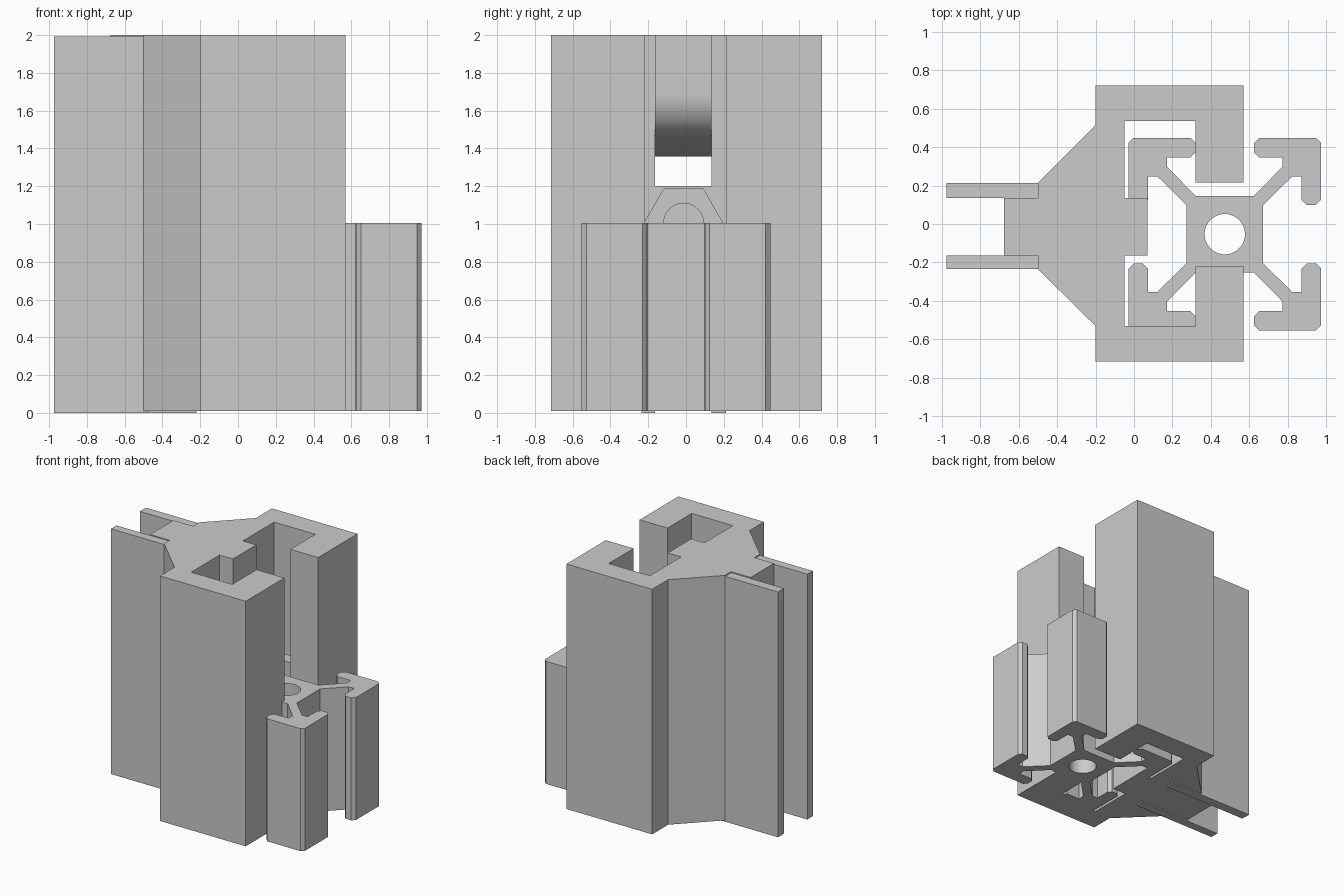
import bpy
import bmesh
from math import cos, sin, radians, pi
from mathutils import Vector

old = bpy.data.objects.get("Cube")
if old:
    bpy.data.objects.remove(old, do_unlink=True)

grey = bpy.data.materials.new("plain grey")
grey.use_nodes = True
COLOUR = (0.6, 0.6, 0.6, 1)
grey.diffuse_color = COLOUR
grey.node_tree.nodes["Principled BSDF"].inputs["Base Color"].default_value = COLOUR

AXES = {
    "x": lambda u, v, w: Vector((w, u, v)),
    "y": lambda u, v, w: Vector((u, w, v)),
    "z": lambda u, v, w: Vector((u, v, w)),
}


def prism(name, outline, start, end, axis="z"):
    """Extrude a flat outline along one axis."""
    place = AXES[axis]
    bm = bmesh.new()
    face = bm.faces.new([bm.verts.new(place(u, v, start)) for u, v in outline])
    moved = bmesh.ops.extrude_face_region(bm, geom=[face])["geom"]
    bmesh.ops.translate(bm, vec=place(0, 0, end - start),
                        verts=[g for g in moved if isinstance(g, bmesh.types.BMVert)])
    bmesh.ops.recalc_face_normals(bm, faces=bm.faces)
    mesh = bpy.data.meshes.new(name)
    bm.to_mesh(mesh)
    bm.free()
    mesh.materials.append(grey)
    obj = bpy.data.objects.new(name, mesh)
    bpy.context.collection.objects.link(obj)
    return obj


def ring(cu, cv, radius, sides):
    return [(cu + radius * cos(2 * pi * i / sides), cv + radius * sin(2 * pi * i / sides))
            for i in range(sides)]


def activate(obj):
    bpy.ops.object.select_all(action="DESELECT")
    obj.select_set(True)
    bpy.context.view_layer.objects.active = obj


def cut(obj, cutter):
    """Subtract the cutter, then discard it."""
    cutter.hide_render = True
    mod = obj.modifiers.new("cut", "BOOLEAN")
    mod.operation, mod.solver, mod.object = "DIFFERENCE", "EXACT", cutter
    activate(obj)
    bpy.ops.object.modifier_apply(modifier=mod.name)
    bpy.data.objects.remove(cutter, do_unlink=True)


BOTTOM, TOP = 0.01, 2.0
MID = (BOTTOM + TOP) / 2
Y0, Y1 = -0.165, 0.135          # strap channel width


def flip(points):
    return [(x, 2 * MID - z) for x, z in points]


# Clamp body: hooked jaws, tapered back and central web
body = prism("clamp_body", [
    (0.57, 0.215), (0.57, 0.72), (-0.2, 0.72), (-0.2, 0.515), (-0.5, 0.213),
    (-0.5, Y1), (-0.675, Y1), (-0.675, Y0), (-0.5, Y0), (-0.5, -0.235),
    (-0.2, -0.53), (-0.2, -0.715), (0.57, -0.715), (0.57, -0.218), (0.32, -0.218),
    (0.32, -0.53), (-0.05, -0.53), (-0.05, 0.535), (0.32, 0.535), (0.32, 0.215),
], BOTTOM, TOP)

# Rounded strap channels and the tongues above and below them
R = 0.24
arc = [(-0.17 + R * cos(radians(-a)), 1.69 + R * sin(radians(-a))) for a in range(0, 81, 5)]
channel = [(0.2, 1.69)] + arc + [(-0.8, 1.335), (-0.8, 1.2), (0.2, 1.2)]
tongue = [(-0.05, TOP), (0.07, TOP)] + [p for p in arc if p[0] > -0.05]
tongue += [(-0.05, 1.482)]
parts = [body]
for side, place in (("upper", list), ("lower", flip)):
    cut(body, prism("channel_cutter", place(channel), Y0, Y1, "y"))
    parts.append(prism(side + "_tongue", place(tongue), Y0, Y1, "y"))

# Hexagonal nut pocket with a bolt hole behind it
cut(body, prism("nut_cutter", ring(-0.013, MID, 0.208, 6), -0.17, 0.02, "x"))
cut(body, prism("bolt_cutter", ring(-0.013, MID, 0.105, 48), -0.45, -0.1, "x"))

# Twin rear flanges
for name, a, b in (("right_flange", -0.235, Y0), ("left_flange", Y1, 0.213)):
    parts.append(prism(name, [(-0.975, a), (-0.22, a), (-0.22, b), (-0.975, b)], 0, 1.992))

# Slotted rail: one eighth of the section, mirrored and turned
eighth = [(0.198, 0.15), (0.35, 0.3), (0.4, 0.3), (0.4, 0.178), (0.425, 0.153),
          (0.475, 0.153), (0.5, 0.178), (0.5, 0.475)]
quarter = eighth + [(v, u) for u, v in reversed(eighth)]
section = []
for turn in range(4):
    section += quarter
    quarter = [(-v, u) for u, v in quarter]
CX, CY = 0.472, -0.053
rail = prism("slotted_rail", [(CX + u, CY + v) for u, v in section], BOTTOM, MID)
cut(rail, prism("bore_cutter", ring(CX, CY, 0.105, 48), -0.1, 1.2))
parts.append(rail)

for obj in parts:
    activate(obj)
    bpy.ops.object.shade_smooth_by_angle(angle=radians(20))
